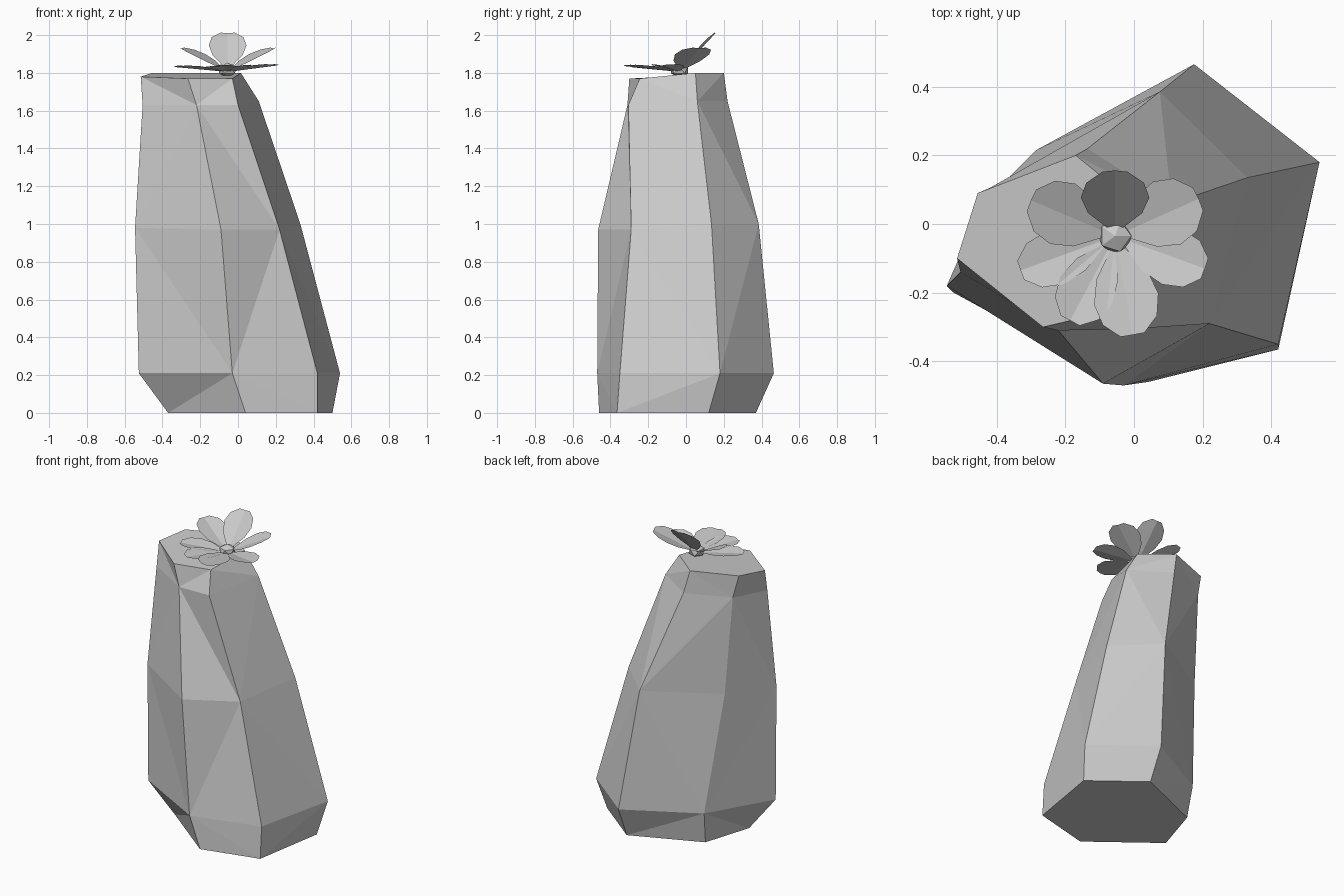
import bpy
import bmesh
from math import radians
from mathutils import Vector, Matrix

cube = bpy.data.objects.get("Cube")
if cube:
    bpy.data.objects.remove(cube, do_unlink=True)


def material(name, colour):
    mat = bpy.data.materials.new(name)
    mat.use_nodes = True
    mat.diffuse_color = colour
    mat.node_tree.nodes["Principled BSDF"].inputs["Base Color"].default_value = colour
    return mat


stone_grey = material("stone grey", (0.6, 0.6, 0.6, 1))


def finish(bm, name, fix_normals=True):
    if fix_normals:
        bmesh.ops.recalc_face_normals(bm, faces=bm.faces)
    mesh = bpy.data.meshes.new(name)
    bm.to_mesh(mesh)
    bm.free()
    mesh.materials.append(stone_grey)
    obj = bpy.data.objects.new(name, mesh)
    bpy.context.collection.objects.link(obj)
    return obj


# Leaning six-sided trunk: each column of corners runs from base to top
columns = [
    [(.04, -.46, 0), (-.03, -.47, .21), (-.09, -.465, .97), (-.22, -.31, 1.63), (-.265, -.3, 1.77)],
    [(.42, -.365, 0), (.42, -.35, .21), (.22, -.29, .97), (0, -.305, 1.63), (-.03, -.245, 1.77)],
    [(.5, .12, 0), (.54, .18, .21), (.33, .135, 1), (.11, .06, 1.65), (.015, .05, 1.8)],
    [(.18, .37, 0), (.175, .465, .21), (.075, .385, 1), (-.135, .22, 1.65), (-.17, .2, 1.8)],
    [(-.27, .18, 0), (-.285, .215, .21), (-.375, .125, 1), (-.42, .105, 1.65), (-.455, .09, 1.8)],
    [(-.37, -.14, 0), (-.525, -.2, .21), (-.545, -.18, .98), (-.505, -.14, 1.63), (-.515, -.1, 1.78)],
]
bm = bmesh.new()
grid = [[bm.verts.new(p) for p in col] for col in columns]
for i, col in enumerate(grid):
    nxt = grid[(i + 1) % len(grid)]
    for k in range(len(col) - 1):
        a, b, c, d = col[k], nxt[k], nxt[k + 1], col[k + 1]
        # Diagonals alternate so the facets fan out from every second corner
        if (i + k) % 2:
            tris = ((a, b, c), (a, c, d))
        else:
            tris = ((a, b, d), (b, c, d))
        for tri in tris:
            bm.faces.new(tri)
bm.faces.new([col[0] for col in grid])
bm.faces.new([col[-1] for col in grid])
finish(bm, "trunk")

# Flower: thin petals folded along the middle, spread around a small bud
centre = Vector((-.055, -.035, 1.805))
outline = [(.03, .015), (.11, .075), (.18, .095), (.24, .08), (.28, .035)]


def petal(name, heading, rise, length=1.0, width=1.0):
    bm = bmesh.new()
    place = (Matrix.Translation(centre) @ Matrix.Rotation(radians(heading), 4, 'Z')
             @ Matrix.Rotation(radians(-rise), 4, 'Y'))
    rows = []
    for d, w in outline:
        rows.append([bm.verts.new(place @ Vector((d * length, s * w * width, abs(s) * w * .15)))
                     for s in (-1, 0, 1)])
    for low, high in zip(rows, rows[1:]):
        for j in range(2):
            bm.faces.new((low[j], high[j], high[j + 1], low[j + 1]))
    finish(bm, name, False)


petals = {
    "petal_back": (90, 47, 1.0, 1.05),
    "petal_back_left": (24, 25, 1.05, 1.05),
    "petal_front_left": (-20, 7, 1.0, .9),
    "petal_front": (-80, 6, 1.05, 1.0),
    "petal_front_right": (-118, 5, 1.0, .9),
    "petal_right": (200, 5, 1.05, .85),
    "petal_back_right": (157, 25, 1.05, 1.0),
}
for name, shape in petals.items():
    petal(name, *shape)

bm = bmesh.new()
bmesh.ops.create_icosphere(bm, subdivisions=1, radius=.053,
                           matrix=Matrix.Translation(centre + Vector((0, 0, .01))) @ Matrix.Diagonal((1, 1, .75, 1)))
finish(bm, "flower_bud")
